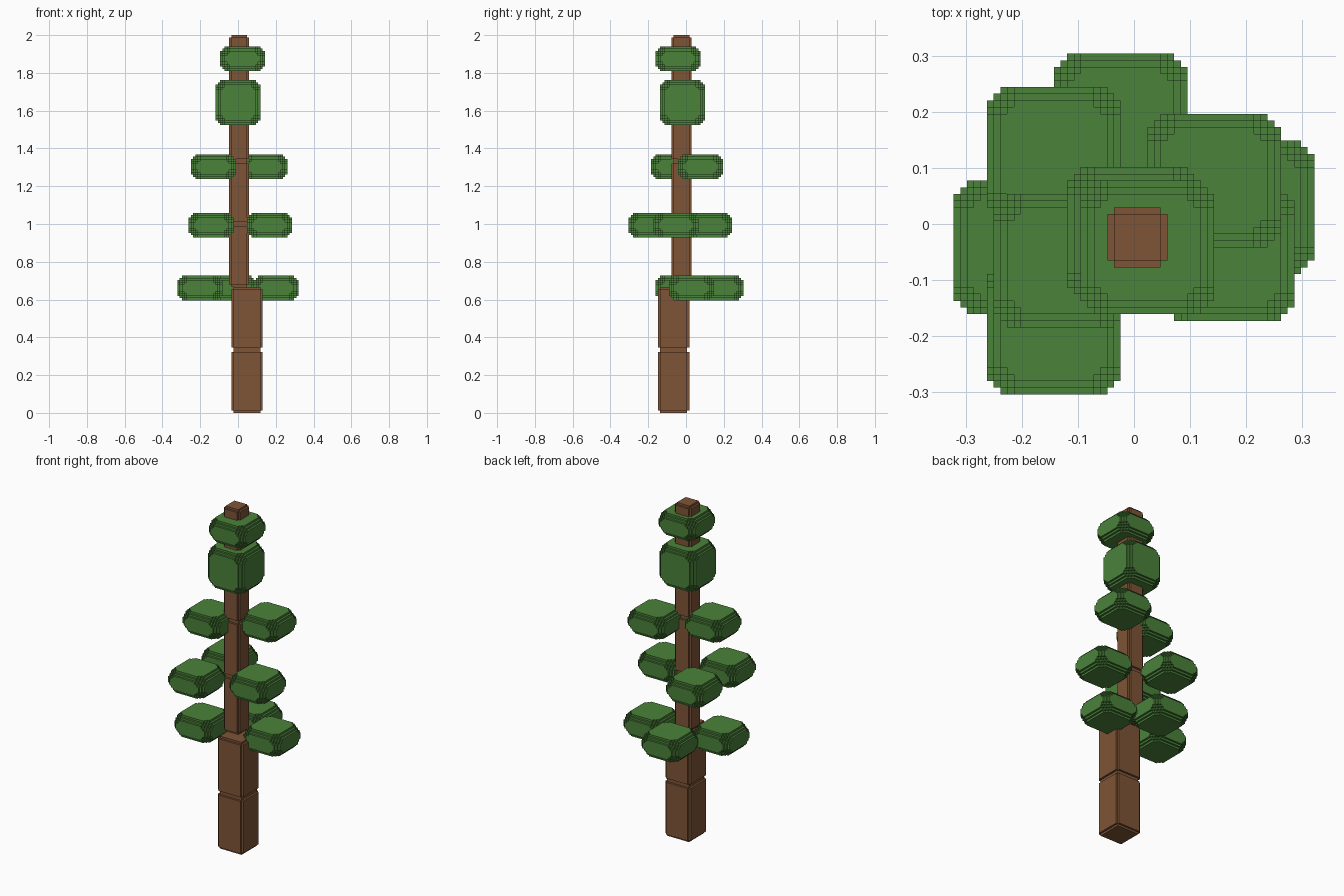
import bpy
import bmesh
from mathutils import Vector

cube = bpy.data.objects.get("Cube")
if cube:
    bpy.data.objects.remove(cube, do_unlink=True)

UNIT = 2 / 168  # size of one block step


def make_material(name, color):
    mat = bpy.data.materials.new(name)
    mat.use_nodes = True
    mat.diffuse_color = (*color, 1)
    mat.node_tree.nodes["Principled BSDF"].inputs["Base Color"].default_value = (*color, 1)
    return mat


bark = make_material("bark brown", (0.209, 0.089, 0.037))
leaf = make_material("leaf green", (0.069, 0.223, 0.042))


def stepped_box(name, corner, size, mat, border, edge_cut, corner_cut):
    """Box whose edges and corners are rounded off in whole block steps."""
    # Fine cells along the border, one large cell in the middle
    cuts = [list(range(border + 1)) + list(range(n - border, n + 1)) for n in size]
    last = 2 * border

    def filled(cell):
        if min(cell) < 0 or max(cell) > last:
            return False
        depth = sorted(min(c, last - c) for c in cell)
        return depth[0] + depth[1] >= edge_cut and sum(depth) >= corner_cut

    bm = bmesh.new()
    verts = {}

    def vert(key):
        if key not in verts:
            local = Vector([cuts[a][key[a]] for a in range(3)])
            verts[key] = bm.verts.new((local + Vector(corner)) * UNIT)
        return verts[key]

    # Add a face wherever a filled cell meets an empty one
    span = range(last + 1)
    for cell in [(i, j, k) for i in span for j in span for k in span]:
        if not filled(cell):
            continue
        for axis in range(3):
            u, v = (axis + 1) % 3, (axis + 2) % 3
            for side in (0, 1):
                beyond = list(cell)
                beyond[axis] += 2 * side - 1
                if filled(tuple(beyond)):
                    continue
                loop = []
                for du, dv in ((0, 0), (1, 0), (1, 1), (0, 1)):
                    key = list(cell)
                    key[axis] += side
                    key[u] += du
                    key[v] += dv
                    loop.append(vert(tuple(key)))
                bm.faces.new(loop if side else loop[::-1])

    mesh = bpy.data.meshes.new(name)
    bm.to_mesh(mesh)
    bm.free()
    mesh.materials.append(mat)
    obj = bpy.data.objects.new(name, mesh)
    bpy.context.collection.objects.link(obj)
    return obj


# Trunk: two thick segments below four thin ones
SEGMENT = 28
for i in range(6):
    if i < 2:
        name, x, y, width = f"lower_trunk_{i + 1}", -3, -12.5, 14
    else:
        name, x, y, width = f"upper_trunk_{i - 1}", -4, -6.5, 9
    stepped_box(name, (x, y, i * SEGMENT), (width, width, SEGMENT), bark, 1, 1, 1)

# Foliage clumps: name, lowest corner, height
FLAT, TALL, WIDTH = 11, 20, 20
clumps = [
    ("low_right", (-27, -13.5, 50), FLAT),
    ("low_left", (7, -7.5, 50), FLAT),
    ("low_back", (-12, 5.5, 50), FLAT),
    ("middle_left", (4, -14.5, 78), FLAT),
    ("middle_front_right", (-22, -25.5, 78), FLAT),
    ("middle_back_right", (-22, 0.5, 78), FLAT),
    ("high_left", (2, -3.5, 104), FLAT),
    ("high_right", (-21, -15.5, 104), FLAT),
    ("crown", (-10, -11.5, 128), TALL),
    ("top", (-8, -13.5, 152), FLAT),
]
for name, corner, height in clumps:
    stepped_box("foliage_" + name, corner, (WIDTH, WIDTH, height), leaf, 4, 2, 6)
